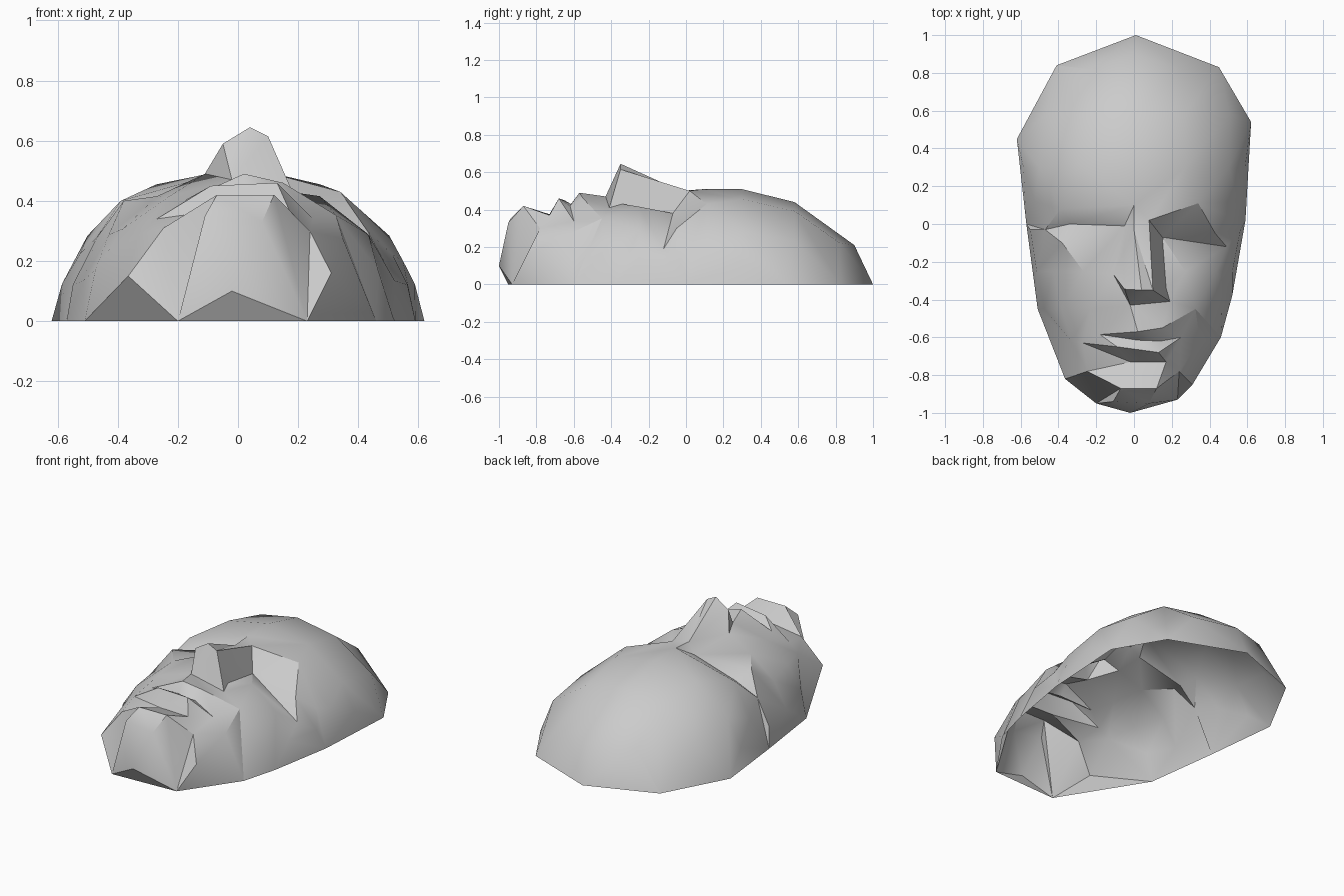
import bpy
from mathutils import Vector
from mathutils.geometry import delaunay_2d_cdt

if "Cube" in bpy.data.objects:
    bpy.data.objects.remove(bpy.data.objects["Cube"])

# Open rim of the mask, counter-clockwise from the top of the head
rim = [(.01, 1, 0), (-.41, .84, 0), (-.62, .45, 0), (-.57, 0, 0), (-.51, -.45, 0),
       (-.365, -.82, .15), (-.2, -.95, 0), (-.02, -1, .1), (.23, -.93, 0),
       (.31, -.85, .16), (.46, -.6, 0), (.52, -.38, 0), (.59, .02, 0),
       (.62, .54, 0), (.45, .83, 0)]

# Crown height along the length of the head
crown = [(-1, .1), (-.97, .33), (-.88, .4), (-.75, .41), (-.5, .46), (0, .5),
         (.1, .515), (.38, .507), (.58, .44), (.9, .21), (1, 0)]

# Crease lines of each facial feature
brow_r, bridge_r = (.34, .11, .43), (.08, .02, .5)
pit_r, eye_r, lid_r, corner_r = (.15, -.07, .38), (.43, -.05, .3), (.49, -.12, .19), (.515, .035, .22)
pit_l, eye_l, brow_l = (-.05, -.01, .44), (-.34, .0, .36), (-.39, .08, .4)
eyes = [[bridge_r, brow_r, corner_r, eye_r, pit_r, lid_r, eye_r], [bridge_r, pit_r],
        [brow_l, (0, .1, .51)], [brow_l, eye_l, pit_l, (0, .1, .51)],
        [eye_l, (-.38, -.1, .4), pit_l]]

bridge, tip = (0, -.03, .5), (.04, -.35, .645)
tip_l, tip_r = (-.05, -.345, .59), (.1, -.35, .615)
wing_l, wing_r = (-.11, -.265, .49), (.17, -.34, .43)
base_l, base_r = (-.02, -.43, .47), (.19, -.41, .41)
nose = [[bridge, tip], [bridge_r, tip_r], [pit_r, wing_r], [bridge, tip_l], [bridge, wing_l],
        [wing_l, tip_l, tip, tip_r, wing_r], [wing_l, base_l, base_r, wing_r],
        [tip_l, base_l], [tip_r, base_r]]

mouth_l, mouth_r = (-.18, -.585, .4), (.25, -.6, .34)
lips = [[mouth_l, (.02, -.57, .49), (.15, -.55, .46), mouth_r],
        [mouth_l, (.02, -.615, .43), (.14, -.62, .42), mouth_r],
        [mouth_l, (-.09, -.65, .45), (.13, -.68, .46), mouth_r]]
chin = [[(-.27, -.63, .34), (-.02, -.73, .375), (.17, -.73, .37)],
        [(-.07, -.87, .42), (.12, -.87, .42)],
        [(-.11, -.94, .35), (.08, -.95, .33)]]

# Smooth skin points between the features: y, then fractions of the half width
skin_rows = [(.9, (0,)), (.82, (-.55, .55)), (.58, (-.85, -.45, 0, .45, .85)),
             (.3, (-.97, -.83, -.45, 0, .45, .83, .97)), (.12, (-.9, .92)),
             (-.03, (-.97, -.83, .97)), (-.25, (-.96, -.8, -.5, .5, .8, .96)),
             (-.45, (-.93, -.75, -.45, .65, .93)), (-.62, (-.75, .78)), (-.78, (-.65, .68))]


def height(y):
    for (a, p), (b, q) in zip(crown, crown[1:]):
        if a <= y <= b:
            return p + (q - p) * (y - a) / (b - a)
    return 0


def half_width(y, side):
    xs = []
    for a, b in zip(rim, rim[1:] + rim[:1]):
        if min(a[1], b[1]) <= y <= max(a[1], b[1]) and a[1] != b[1]:
            xs.append(a[0] + (b[0] - a[0]) * (y - a[1]) / (b[1] - a[1]))
    return max(xs) if side > 0 else -min(xs)


def skin_z(x, y):
    f = min(abs(x) / max(half_width(y, x), .01), 1)
    return height(y) * (1 - f * f) ** .5


# Gather points and crease edges
points, index, edges = [], {}, []


def add(p):
    key = (p[0], p[1])
    if key not in index:
        index[key] = len(points)
        points.append(p)
    return index[key]


for line in [rim + rim[:1]] + eyes + nose + lips + chin:
    ids = [add(p) for p in line]
    edges += list(zip(ids, ids[1:]))
for y, fractions in skin_rows:
    for f in fractions:
        x = f * half_width(y, f)
        add((x, y, skin_z(x, y)))

# Triangulate the skin in plan, then lift it to its heights
flat, _, faces, source, _, _ = delaunay_2d_cdt(
    [Vector(p[:2]) for p in points], edges, [], 1, 1e-5)
verts = [(v.x, v.y, points[s[0]][2] if s else skin_z(v.x, v.y)) for v, s in zip(flat, source)]
faces = [tuple(f) for f in faces]

# Tucked-under facets along the jaw and chin
where = {s: i for i, src in enumerate(source) for s in src}
for i in (5, 7, 9):
    faces.append(tuple(where[index[rim[k][:2]]] for k in (i + 1, i, i - 1)))

mesh = bpy.data.meshes.new("face_mask")
mesh.from_pydata(verts, [], faces)
mesh.update()
mask = bpy.data.objects.new("face_mask", mesh)
bpy.context.collection.objects.link(mask)

grey = bpy.data.materials.new("plain_grey")
grey.diffuse_color = (.6, .6, .6, 1)
grey.use_nodes = True
grey.node_tree.nodes["Principled BSDF"].inputs["Base Color"].default_value = grey.diffuse_color
mesh.materials.append(grey)

bpy.context.view_layer.objects.active = mask
mask.select_set(True)
bpy.ops.object.shade_smooth_by_angle(angle=.6)
